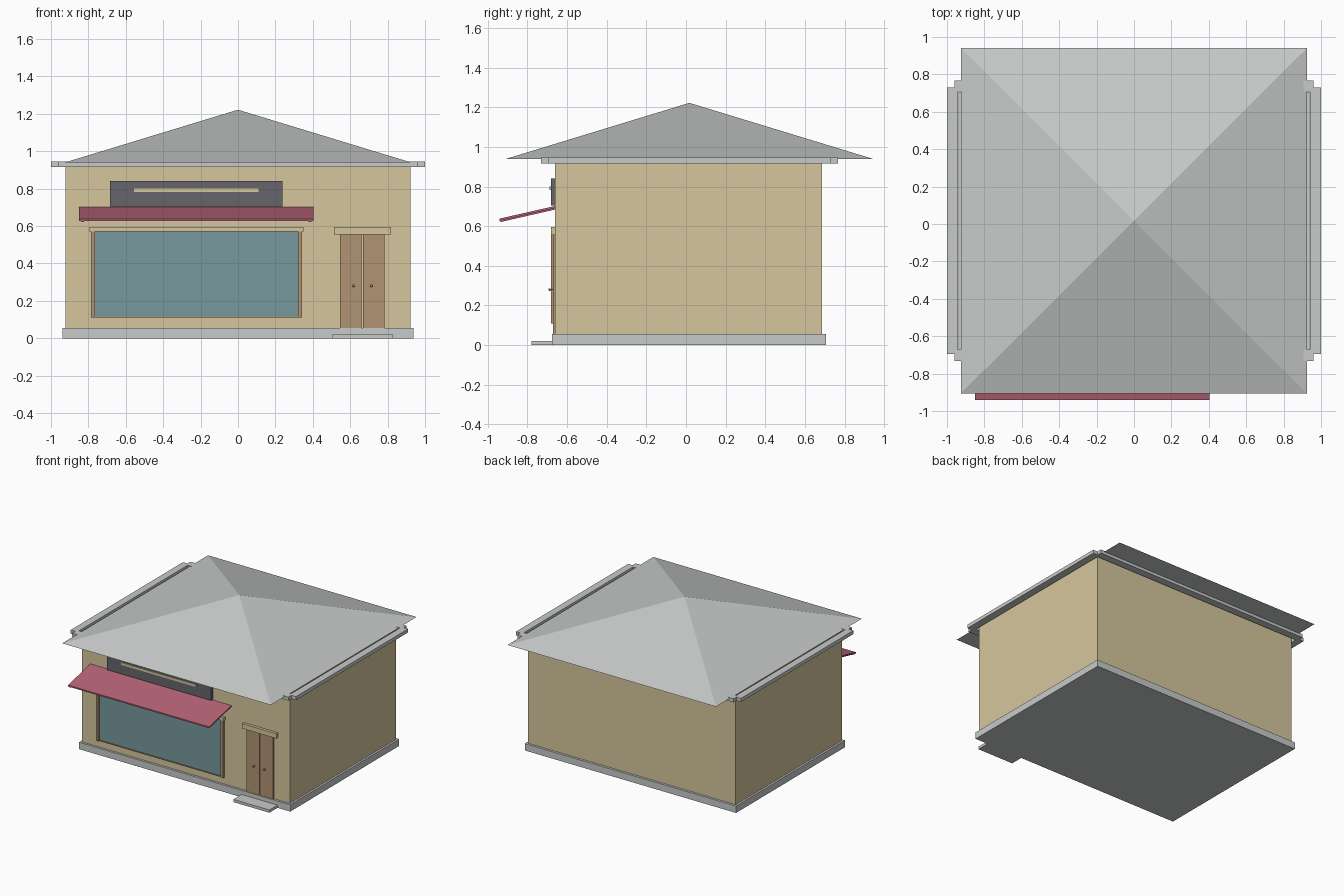
import bpy
import bmesh
from mathutils import Vector

if "Cube" in bpy.data.objects:
    bpy.data.objects.remove(bpy.data.objects["Cube"], do_unlink=True)


def material(name, *srgb):
    """Flat colour from 0-255 display values."""
    lin = []
    for v in srgb:
        c = v / 255
        lin.append(c / 12.92 if c <= 0.04045 else ((c + 0.055) / 1.055) ** 2.4)
    mat = bpy.data.materials.new(name)
    mat.use_nodes = True
    mat.diffuse_color = (*lin, 1)
    bsdf = next(n for n in mat.node_tree.nodes if n.type == "BSDF_PRINCIPLED")
    bsdf.inputs["Base Color"].default_value = (*lin, 1)
    return mat


STONE = material("light grey stone", 200, 202, 202)
PLASTER = material("sand plaster", 213, 198, 157)
WOOD = material("brown wood", 177, 148, 117)
GLASS = material("teal glass", 118, 152, 158)
CLOTH = material("rose awning", 180, 99, 117)
SIGN = material("charcoal sign", 102, 101, 109)


def finish(name, bm, mat):
    bmesh.ops.recalc_face_normals(bm, faces=bm.faces)
    mesh = bpy.data.meshes.new(name)
    bm.to_mesh(mesh)
    bm.free()
    mesh.materials.append(mat)
    obj = bpy.data.objects.new(name, mesh)
    bpy.context.collection.objects.link(obj)
    return obj


def box(name, mat, x, y, z):
    """Box from (min, max) ranges."""
    bm = bmesh.new()
    bmesh.ops.create_cube(bm, size=1)
    for v in bm.verts:
        v.co = Vector([(r[0] + r[1]) / 2 + c * (r[1] - r[0])
                       for c, r in zip(v.co, (x, y, z))])
    return finish(name, bm, mat)


def extrude_x(name, mat, profile, x0, x1):
    """Extrude a (y, z) profile along x."""
    bm = bmesh.new()
    face = bm.faces.new([bm.verts.new((x0, y, z)) for y, z in profile])
    geom = bmesh.ops.extrude_face_region(bm, geom=[face])["geom"]
    verts = [g for g in geom if isinstance(g, bmesh.types.BMVert)]
    bmesh.ops.translate(bm, verts=verts, vec=(x1 - x0, 0, 0))
    return finish(name, bm, mat)


WALL_Y = -0.66

# Shell
box("foundation", STONE, (-0.938, 0.938), (-0.677, 0.705), (0, 0.055))
box("walls", PLASTER, (-0.922, 0.922), (WALL_Y, 0.687), (0.05, 0.938))
box("door_step", STONE, (0.505, 0.825), (-0.78, -0.677), (0, 0.022))

# Hipped roof
bm = bmesh.new()
corners = [bm.verts.new((x, y, 0.94)) for x, y in
           ((-0.926, -0.907), (0.926, -0.907), (0.926, 0.942), (-0.926, 0.942))]
apex = bm.verts.new((0, 0.017, 1.222))
bm.faces.new(corners)
for i in range(4):
    bm.faces.new((corners[i], corners[(i + 1) % 4], apex))
finish("roof", bm, STONE)

# Eave moulding: ring with notched corners and an open rectangular centre
MID_Y = 0.018
quarter = [(1.0, 0.712), (0.96, 0.712), (0.96, 0.75), (0.942, 0.75)]
inner = (0.942, 0.69)
EAVE_Z = (0.917, 0.946)
for side, s in (("right", -1), ("left", 1)):
    bm = bmesh.new()
    outline = [(s * x, MID_Y + y) for x, y in quarter]
    outline += [(s * inner[0], MID_Y + inner[1]), (s * inner[0], MID_Y - inner[1])]
    outline += [(s * x, MID_Y - y) for x, y in reversed(quarter)]
    face = bm.faces.new([bm.verts.new((x, y, EAVE_Z[0])) for x, y in outline])
    geom = bmesh.ops.extrude_face_region(bm, geom=[face])["geom"]
    bmesh.ops.translate(bm, vec=(0, 0, EAVE_Z[1] - EAVE_Z[0]),
                        verts=[g for g in geom if isinstance(g, bmesh.types.BMVert)])
    finish("eave_" + side, bm, STONE)
for side, s in (("front", -1), ("back", 1)):
    ys = sorted((MID_Y + s * 0.69, MID_Y + s * 0.75))
    box("eave_" + side, STONE, (-0.942, 0.942), ys, EAVE_Z)

# Shop window
box("window_glass", GLASS, (-0.768, 0.323), (-0.666, WALL_Y), (0.115, 0.572))
box("window_sill", WOOD, (-0.785, 0.342), (-0.672, WALL_Y), (0.11, 0.116))
for side, x in (("right", -0.785), ("left", 0.322)):
    box("window_post_" + side, WOOD, (x, x + 0.02), (-0.68, WALL_Y), (0.11, 0.572))
box("window_lintel", PLASTER, (-0.795, 0.35), (-0.682, WALL_Y), (0.572, 0.596))

# Double door
for side, x, knob_x in (("right", 0.545, 0.617), ("left", 0.668, 0.713)):
    box("door_" + side, WOOD, (x, x + 0.115), (-0.672, WALL_Y), (0.055, 0.556))
    bm = bmesh.new()
    bmesh.ops.create_uvsphere(bm, u_segments=10, v_segments=6, radius=0.007)
    bmesh.ops.translate(bm, verts=bm.verts, vec=(knob_x, -0.688, 0.28))
    finish("door_knob_" + side, bm, WOOD)
    box("knob_stem_" + side, WOOD, (knob_x - 0.003, knob_x + 0.003),
        (-0.688, -0.67), (0.277, 0.283))
box("door_lintel", PLASTER, (0.513, 0.818), (-0.682, WALL_Y), (0.556, 0.595))

# Sign board with a pale bar
box("sign_board", SIGN, (-0.685, 0.238), (-0.68, WALL_Y), (0.705, 0.84))
box("sign_bar", PLASTER, (-0.555, 0.11), (-0.688, -0.679), (0.782, 0.801))

# Sloping awning with a rib under each end
extrude_x("awning", CLOTH, [(WALL_Y, 0.702), (-0.941, 0.638),
                            (-0.941, 0.627), (WALL_Y, 0.691)], -0.85, 0.403)
for side, x in (("right", -0.84), ("left", 0.376)):
    extrude_x("awning_rib_" + side, CLOTH, [(WALL_Y, 0.692), (-0.935, 0.629),
                                            (-0.935, 0.621), (WALL_Y, 0.684)], x, x + 0.017)
